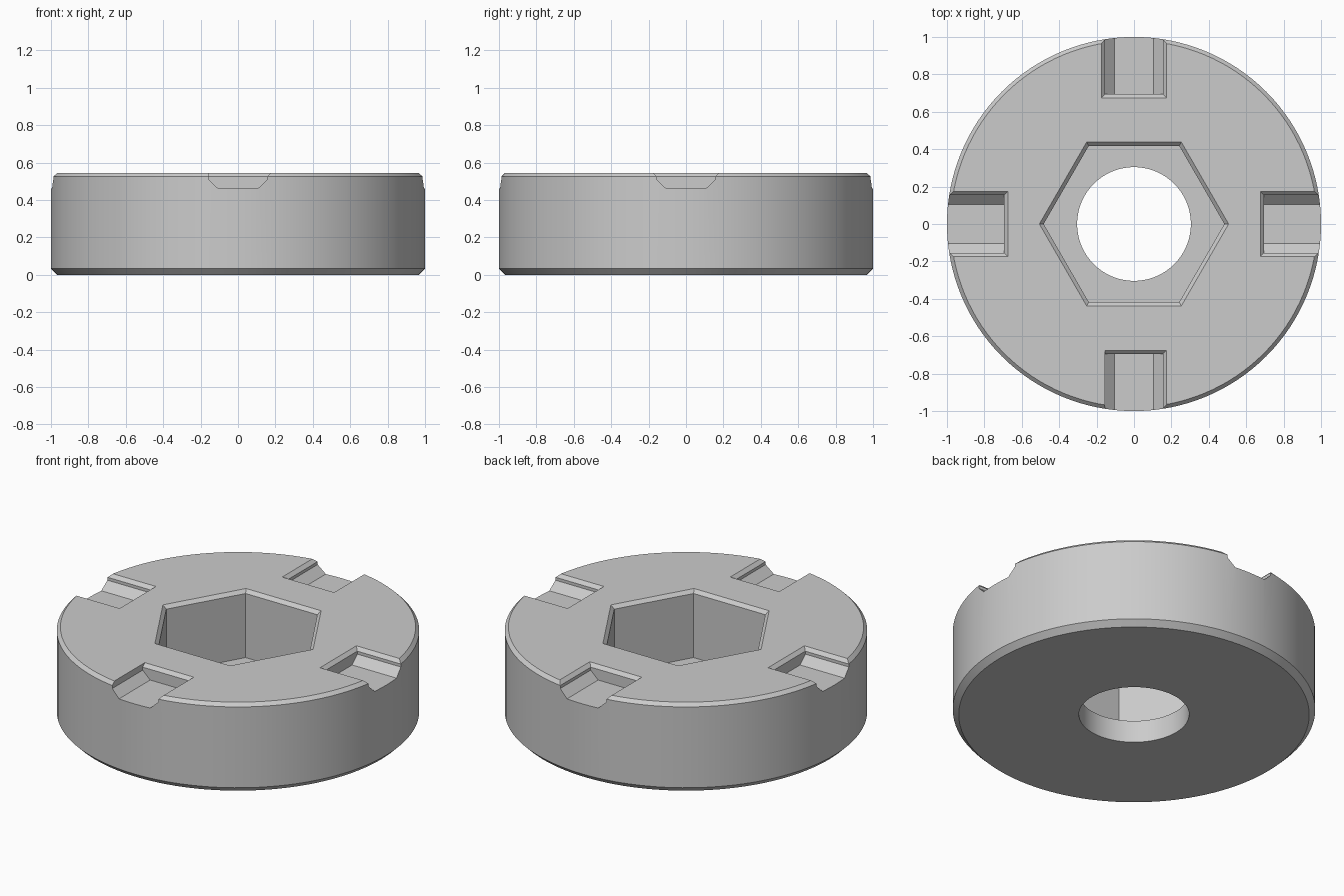
import bpy
import math

if "Cube" in bpy.data.objects:
    bpy.data.objects.remove(bpy.data.objects["Cube"], do_unlink=True)

grey = bpy.data.materials.new("mid grey")
grey.use_nodes = True
COLOUR = (0.6, 0.6, 0.6, 1)
grey.diffuse_color = COLOUR
grey.node_tree.nodes["Principled BSDF"].inputs["Base Color"].default_value = COLOUR

HEIGHT = 0.545
CHAMFER = 0.02


def loft(name, rings):
    """Closed solid through stacked rings of equal length, bottom to top."""
    n = len(rings[0])
    verts = [p for ring in rings for p in ring]
    faces = [tuple(reversed(range(n))), tuple(range(len(verts) - n, len(verts)))]
    for r in range(len(rings) - 1):
        for i in range(n):
            j = (i + 1) % n
            faces.append((r * n + i, r * n + j, (r + 1) * n + j, (r + 1) * n + i))
    mesh = bpy.data.meshes.new(name)
    mesh.from_pydata(verts, [], faces)
    mesh.materials.append(grey)
    obj = bpy.data.objects.new(name, mesh)
    bpy.context.collection.objects.link(obj)
    return obj


def polygon(radius, z, sides):
    return [(radius * math.cos(math.tau * i / sides),
             radius * math.sin(math.tau * i / sides), z) for i in range(sides)]


def turned(name, profile, sides):
    return loft(name, [polygon(r, z, sides) for r, z in profile])


def slot_cutter(name, turn, bevel_left=True):
    """Edge slot open towards -y, turned about z; profile is (half width, inner end, z)."""
    rings = []
    for half, inner, z in [(0.105, 0.695, 0.46), (0.155, 0.695, 0.507),
                           (0.155, 0.695, HEIGHT - CHAMFER), (0.195, 0.655, HEIGHT + CHAMFER)]:
        left = half if bevel_left else min(half, 0.155)
        rings.append([(-left, -1.1, z), (half, -1.1, z), (half, -inner, z), (-left, -inner, z)])
    obj = loft(name, rings)
    obj.rotation_euler.z = turn
    return obj


# Round body with chamfered rims
body = turned("ring_body", [(0.967, 0), (1, 0.033), (1, HEIGHT - CHAMFER),
                            (1 - CHAMFER, HEIGHT)], 128)

# Through hole, hexagonal pocket and four edge slots
hexagon = 0.483
cutters = [
    turned("hole_cutter", [(0.304, -0.1), (0.304, 0.3)], 96),
    turned("hex_cutter", [(hexagon, 0.135), (hexagon, HEIGHT - CHAMFER),
                          (hexagon + 0.046, HEIGHT + CHAMFER)], 6),
]
for k, side in enumerate(["front", "left", "back", "right"]):
    cutters.append(slot_cutter(side + "_slot_cutter", k * math.pi / 2, side != "front"))

bpy.ops.object.select_all(action="DESELECT")
body.select_set(True)
bpy.context.view_layer.objects.active = body
for cutter in cutters:
    cutter.hide_render = True
    cut = body.modifiers.new(cutter.name, "BOOLEAN")
    cut.operation = "DIFFERENCE"
    cut.solver = "EXACT"
    cut.object = cutter
    bpy.ops.object.modifier_apply(modifier=cut.name)
    bpy.data.objects.remove(cutter, do_unlink=True)

bpy.ops.object.shade_smooth_by_angle(angle=math.radians(25))
